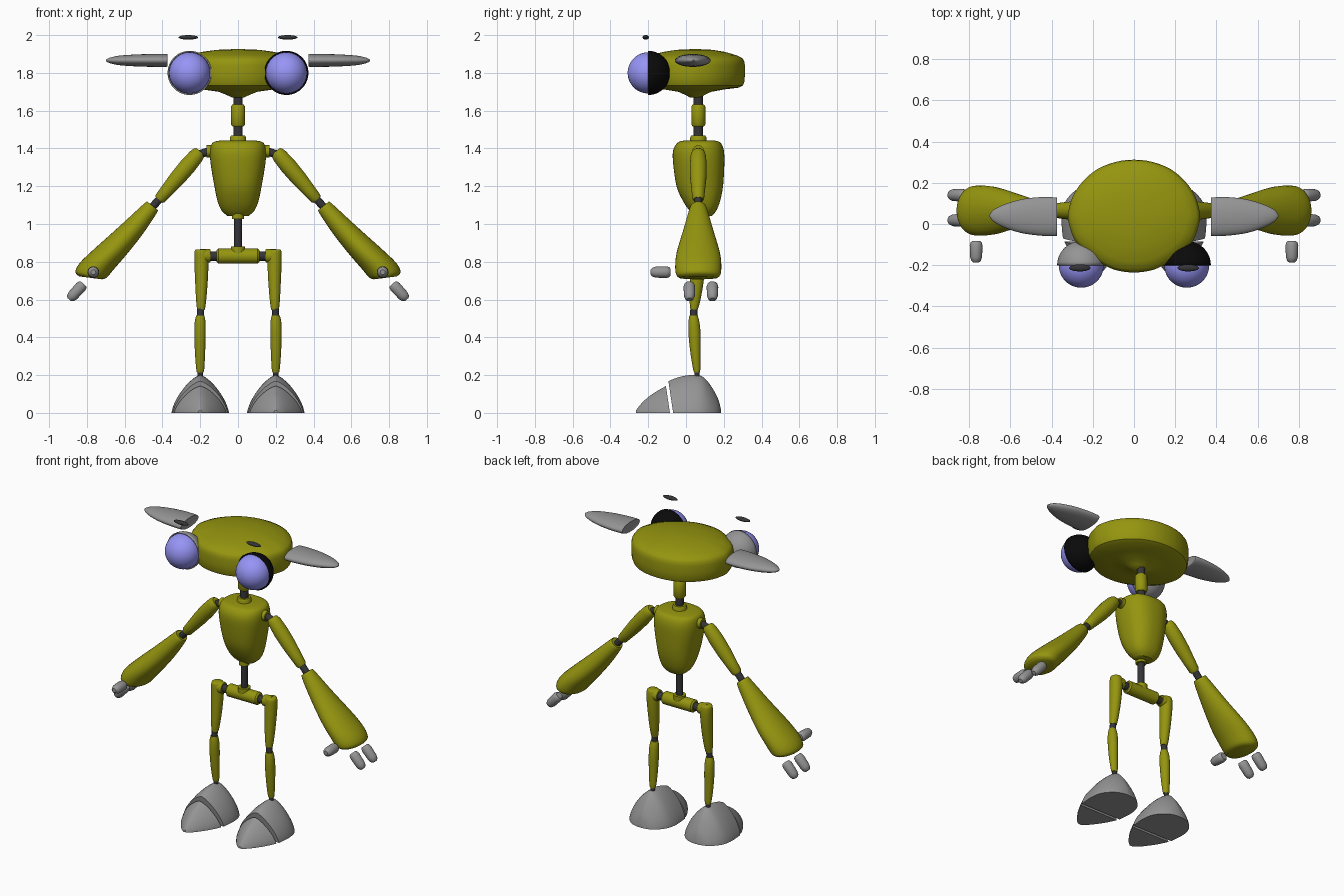
import bpy, bmesh, math
from mathutils import Vector, Matrix

if "Cube" in bpy.data.objects:
    bpy.data.objects.remove(bpy.data.objects["Cube"])


def material(name, rgb):
    m = bpy.data.materials.new(name)
    m.diffuse_color = (*rgb, 1)
    m.use_nodes = True
    m.node_tree.nodes["Principled BSDF"].inputs["Base Color"].default_value = m.diffuse_color
    return m


OLIVE = material("olive", (0.3, 0.3, 0.005))
DARK = material("dark_grey", (0.035, 0.035, 0.038))
BLACK = material("black", (0.003, 0.003, 0.003))
GREY = material("mid_grey", (0.3, 0.3, 0.3))
BLUE = material("lavender", (0.31, 0.3, 0.92))
YC = 0.065                      # body centre line


def finish(name, bm, mat=GREY, mirror=False):
    bmesh.ops.recalc_face_normals(bm, faces=bm.faces)
    me = bpy.data.meshes.new(name)
    bm.to_mesh(me)
    bm.free()
    ob = bpy.data.objects.new(name, me)
    bpy.context.collection.objects.link(ob)
    me.materials.append(mat)
    if mirror:
        ob.modifiers.new("mirror", 'MIRROR').use_mirror_merge = False
    return ob


def spline(rows, n=4, closed=False):
    """Smooth curve through rows of numbers."""
    k, out = len(rows), []
    get = (lambda i: rows[i % k]) if closed else (lambda i: rows[max(0, min(k - 1, i))])
    for i in range(k if closed else k - 1):
        for j in range(n):
            t = j / n
            out.append(tuple(0.5 * (2 * b + (c - a) * t + (2 * a - 5 * b + 4 * c - d) * t * t
                                    + (3 * b - a - 3 * c + d) * t ** 3)
                             for a, b, c, d in zip(get(i - 1), get(i), get(i + 1), get(i + 2))))
    return out if closed else out + [tuple(rows[-1])]


def skin(name, rings, mat=GREY, mirror=False):
    """Join rings of points with quads and cap both ends."""
    bm = bmesh.new()
    vs = [[bm.verts.new(p) for p in r] for r in rings]
    n = len(vs[0])
    for a, b in zip(vs, vs[1:]):
        for i in range(n):
            bm.faces.new((a[i], a[(i + 1) % n], b[(i + 1) % n], b[i]))
    bm.faces.new(vs[0])
    bm.faces.new(vs[-1])
    return finish(name, bm, mat, mirror)


def oval(c, u, v, n=32, e=2.0):
    """Superellipse ring around c with half axes u and v."""
    pw = lambda q: math.copysign(abs(q) ** (2 / e), q)
    c, u, v = Vector(c), Vector(u), Vector(v)
    return [c + u * pw(math.cos(2 * math.pi * i / n)) + v * pw(math.sin(2 * math.pi * i / n))
            for i in range(n)]


def tube(name, p0, p1, profile, mat=GREY, mirror=False):
    """Round part along p0-p1; profile is (fraction, radius)."""
    p0, p1 = Vector(p0), Vector(p1)
    d = p1 - p0
    u = d.orthogonal().normalized()
    v = d.normalized().cross(u)
    return skin(name, [oval(p0 + d * t, u * r, v * r, 24) for t, r in profile], mat, mirror)


def rod(name, p0, p1, r, mat=DARK, mirror=False):
    return tube(name, p0, p1, [(0, r), (1, r)], mat, mirror)


def limb(name, rows, mirror=True):
    """Sections (x1, z1, x2, z2, y centre, y half width)."""
    rings = [oval(((a + c) / 2, y, (b + d) / 2), ((c - a) / 2, 0, (d - b) / 2), (0, w, 0))
             for a, b, c, d, y, w in spline(rows)]
    return skin(name, rings, OLIVE, mirror)


# head: plan outline scaled through a stack of levels
half = [(0, -.235), (.06, -.23), (.12, -.212), (.2, -.165), (.28, -.09), (.313, -.01), (.32, .05),
        (.297, .135), (.247, .208), (.178, .266), (.09, .301), (0, .312)]
plan = spline(half + [(-x, y) for x, y in half[-2:0:-1]], 3, True)
levels = [(.1, 1.67), (.2, 1.685), (.32, 1.70), (.6, 1.713), (.88, 1.722), (.96, 1.733), (.99, 1.755),
          (1, 1.79), (1, 1.84), (.985, 1.862), (.95, 1.877), (.82, 1.894), (.6, 1.911), (.35, 1.922), (.05, 1.926)]
skin("head", [[(x * s, .05 + (y - .05) * s, z) for x, y in plan] for s, z in levels], OLIVE)

# eyes with half-shell lids behind them
for side, x, mat in (("left", .256, BLACK), ("right", -.256, GREY)):
    at = Matrix.Translation((x, -.2, 1.8)) @ Matrix.Rotation(math.pi / 2, 4, 'X')
    bm = bmesh.new()
    bmesh.ops.create_uvsphere(bm, u_segments=40, v_segments=24, radius=.109, matrix=at)
    finish(side + "_eyeball", bm, BLUE)
    bm = bmesh.new()
    bmesh.ops.create_uvsphere(bm, u_segments=40, v_segments=24, radius=.117, matrix=at)
    bmesh.ops.bisect_plane(bm, geom=bm.verts[:] + bm.edges[:] + bm.faces[:], dist=1e-5,
                           plane_co=(0, -.2, 0), plane_no=(0, -1, 0), clear_outer=True)
    lid = finish(side + "_eyelid", bm, mat)
    sol = lid.modifiers.new("shell", 'SOLIDIFY')
    sol.thickness, sol.offset = .007, -1

# floating brows
bm = bmesh.new()
bmesh.ops.create_uvsphere(bm, u_segments=24, v_segments=12, radius=1,
                          matrix=Matrix.Translation((.263, -.213, 1.988)) @ Matrix.Diagonal((.052, .017, .012, 1)))
finish("brows", bm, DARK, True)

# ears
ear = [(.375, .035, .088, .030), (.382, .035, .094, .034), (.46, .037, .093, .034), (.55, .038, .081, .031),
       (.63, .039, .056, .025), (.68, .04, .03, .014), (.70, .04, .006, .003)]
skin("ears", [oval((x, y, 1.866), (0, w, 0), (0, 0, h)) for x, y, w, h in spline(ear)], GREY, True)

# neck
rod("neck_rod", (0, YC, 1.42), (0, YC, 1.69), .025)
tube("neck_sleeve", (0, YC, 1.517), (0, YC, 1.632), [(0, .03), (.08, .037), (.92, .037), (1, .03)], OLIVE)
tube("neck_collar", (0, YC, 1.42), (0, YC, 1.468), [(0, .043), (.8, .043), (1, .037)], OLIVE)

# torso
torso = [(.10, 1.441, -.015, .155), (.135, 1.43, -.045, .183), (.148, 1.39, -.068, .2), (.145, 1.32, -.068, .203),
         (.125, 1.2, -.05, .196), (.108, 1.12, -.015, .18), (.086, 1.07, .02, .16), (.055, 1.042, .05, .135)]
skin("torso", [oval((0, (a + b) / 2, z), (w, 0, 0), (0, (b - a) / 2, 0), 48, 2.4)
               for w, z, a, b in spline(torso)], OLIVE)

# waist and hips
rod("waist_socket", (0, YC, 1.027), (0, YC, 1.08), .032, OLIVE)
rod("waist_rod", (0, YC, .85), (0, YC, 1.06), .021)
rod("pelvis_socket", (0, YC, .84), (0, YC, .88), .038, OLIVE)
tube("pelvis", (-.113, YC, .83), (.113, YC, .83), [(0, .032), (.04, .04), (.96, .04), (1, .032)], OLIVE)
rod("hip_rods", (.1, YC, .83), (.17, YC, .83), .025, DARK, True)

# legs
tube("hip_sockets", (.146, YC, .832), (.2, YC, .832), [(0, .033), (.12, .036), (1, .036)], OLIVE, True)
limb("thighs", [(.17, .866, .218, .866, YC, .025), (.157, .855, .23, .855, YC, .036), (.156, .80, .231, .80, YC, .039),
                (.160, .70, .227, .70, .058, .036), (.168, .60, .222, .60, .048, .029),
                (.175, .548, .217, .548, .043, .02)])
rod("knee_rods", (.2, .04, .50), (.197, .042, .56), .019, DARK, True)
limb("shins", [(.178, .515, .222, .515, .04, .022), (.172, .48, .229, .48, .042, .029), (.171, .42, .231, .42, .045, .032),
               (.174, .32, .228, .32, .05, .027), (.178, .24, .222, .24, .056, .02), (.182, .215, .218, .215, .058, .016)])
rod("ankle_rods", (.2, .058, .18), (.2, .058, .225), .014, DARK, True)


def foot_part(name, rows):
    """Arched sections along y: (y, half width, height, forward lean)."""
    arch = [(math.copysign(abs(math.cos(t)) ** 1.4, math.cos(t)), abs(math.sin(t)) ** 1.4)
            for t in (math.pi * i / 24 for i in range(25))]
    skin(name, [[(.2 + w * a, y - s * h * b, h * b) for a, b in arch]
                for y, w, h, s in spline(rows, 3)], GREY, True)


foot_part("feet", [(-.068, .145, .168, .15), (-.02, .15, .188, .12), (.03, .152, .2, .05), (.08, .145, .196, 0),
                   (.12, .126, .16, 0), (.155, .094, .105, 0), (.175, .062, .06, 0), (.186, .02, .012, 0)])
foot_part("toes", [(-.085, .138, .142, .15), (-.14, .112, .115, .12), (-.19, .08, .085, .1),
                   (-.235, .045, .048, .05), (-.264, .012, .015, 0)])

# arms
rod("shoulder_sockets", (.11, YC, 1.385), (.168, YC, 1.385), .032, OLIVE, True)
rod("shoulder_rods", (.15, YC, 1.386), (.23, YC, 1.36), .022, DARK, True)
tube("upper_arms", (.2, YC, 1.385), (.418, YC, 1.128),
     [(0, .026), (.03, .035), (.1, .041), (.3, .045), (.55, .043), (.8, .036), (.97, .031), (1, .025)], OLIVE, True)
rod("elbow_rods", (.40, YC, 1.15), (.48, YC, 1.06), .021, DARK, True)
limb("forearms", [(.482, 1.115, .428, 1.075, YC, .032), (.497, 1.108, .43, 1.058, YC, .045),
                  (.634, .982, .502, .95, YC, .08), (.771, .859, .586, .843, YC, .114),
                  (.838, .793, .655, .763, YC, .122), (.861, .747, .694, .717, YC, .117),
                  (.842, .723, .72, .707, YC, .10)])

# fingers and thumbs
tip = [(0, .02), (.06, .027), (.2, .031), (.75, .029), (.92, .023), (1, .013)]
for i, y in enumerate((.018, .14)):
    tube(f"fingers_{i + 1}", (.818, y, .683), (.894, y, .6), tip, GREY, True)
tube("thumbs", (.766, -.083, .745), (.766, -.187, .745), tip, GREY, True)

# smooth shading with sharp rims
bpy.ops.object.select_all(action='SELECT')
bpy.context.view_layer.objects.active = bpy.data.objects["head"]
bpy.ops.object.shade_smooth_by_angle(angle=math.radians(40))
